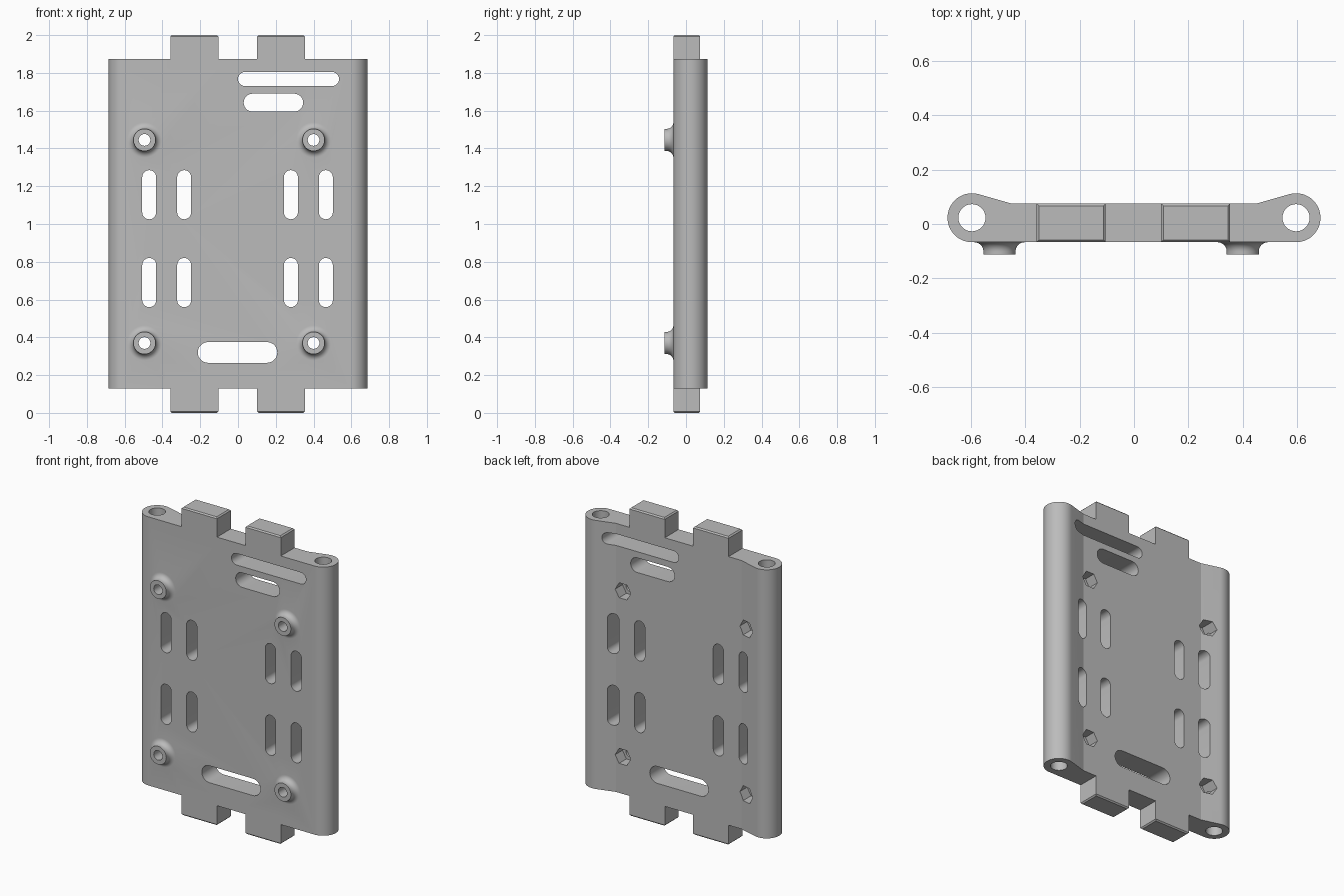
import bpy, bmesh
from math import cos, sin, pi, radians, acos, atan2, hypot

cube = bpy.data.objects.get("Cube")
if cube:
    bpy.data.objects.remove(cube, do_unlink=True)

FRONT, BACK = -0.067, 0.075        # plate faces in y
LOW, HIGH = 0.13, 1.873            # plate ends in z
PIN_X, PIN_Y, PIN_R = 0.596, 0.023, 0.09
BOSSES = [(x, z) for x in (-0.495, 0.4) for z in (0.37, 1.445)]


def arc(cx, cy, r, start, end, n):
    return [(cx + r * cos(start + (end - start) * i / n),
             cy + r * sin(start + (end - start) * i / n)) for i in range(n + 1)]


def circle(cx, cy, r, n=32):
    return arc(cx, cy, r, 0, 2 * pi, n)[:-1]


def along_z(points, z):
    return [(x, y, z) for x, y in points]


def along_y(points, y):
    return [(x, y, z) for x, z in points]


def loft(bm, rings):
    """Closed solid through rings of equal point count."""
    rings = [[bm.verts.new(p) for p in ring] for ring in rings]
    n = len(rings[0])
    bm.faces.new(rings[0])
    bm.faces.new(rings[-1])
    for a, b in zip(rings, rings[1:]):
        for i in range(n):
            j = (i + 1) % n
            bm.faces.new((a[i], a[j], b[j], b[i]))


def make(name, solids):
    bm = bmesh.new()
    for rings in solids:
        loft(bm, rings)
    bmesh.ops.recalc_face_normals(bm, faces=bm.faces)
    mesh = bpy.data.meshes.new(name)
    bm.to_mesh(mesh)
    bm.free()
    obj = bpy.data.objects.new(name, mesh)
    bpy.context.collection.objects.link(obj)
    return obj


def combine(body, name, solids, operation):
    tool = make(name, solids)
    mod = body.modifiers.new(name, 'BOOLEAN')
    mod.operation, mod.solver, mod.object = operation, 'EXACT', tool
    bpy.context.view_layer.objects.active = body
    bpy.ops.object.modifier_apply(modifier=name)
    bpy.data.objects.remove(tool, do_unlink=True)


def slot(x0, x1, z0, z1):
    """Round-ended slot through the plate."""
    r = min(x1 - x0, z1 - z0) / 2
    if x1 - x0 > z1 - z0:
        z = (z0 + z1) / 2
        pts = arc(x1 - r, z, r, -pi / 2, pi / 2, 14) + arc(x0 + r, z, r, pi / 2, 1.5 * pi, 14)
    else:
        x = (x0 + x1) / 2
        pts = arc(x, z1 - r, r, 0, pi, 14) + arc(x, z0 + r, r, pi, 2 * pi, 14)
    return [along_y(pts, -0.3), along_y(pts, 0.3)]


def tab(x0, x1, root, end):
    """Locking tab with a small chamfer round its end."""
    def rect(c, z):
        return along_z([(x0 + c, FRONT + c), (x1 - c, FRONT + c),
                        (x1 - c, BACK - c), (x0 + c, BACK - c)], z)
    c = 0.008
    shoulder = end - c if end > root else end + c
    return [rect(0, root), rect(0, shoulder), rect(c, end)]


def boss(x, z):
    """Screw boss with a concave fillet at its foot."""
    fillet = arc(0.093, FRONT - 0.034, 0.034, pi / 2, pi, 8)
    steps = [(fillet[0][0], FRONT + 0.03)] + fillet + [(0.059, -0.113)]
    return [along_y(circle(x, z, r, 40), y) for r, y in steps]


# Plate section: flat web flaring into a round barrel on each side
kink_x = 0.45
dx, dy = kink_x - PIN_X, BACK - PIN_Y
tangent = atan2(dy, dx) - acos(PIN_R / hypot(dx, dy))
half = arc(PIN_X, PIN_Y, PIN_R, -pi / 2, tangent, 32) + [(kink_x, BACK)]
section = half + [(-x, y) for x, y in reversed(half)]
body = make("mounting_plate", [[along_z(section, LOW), along_z(section, HIGH)]])

# Tabs at both ends and the front bosses
tabs = [tab(x0, x1, root, end)
        for x0, x1 in ((-0.358, -0.104), (0.1, 0.354))
        for root, end in ((LOW + 0.05, 0), (HIGH - 0.05, 2))]
combine(body, "end_tabs", tabs, 'UNION')
combine(body, "screw_bosses", [boss(x, z) for x, z in BOSSES], 'UNION')

# Pin bores along both barrels, and the slots
pins = [[along_z(circle(s * PIN_X, PIN_Y, 0.05), z) for z in (-0.2, 2.2)] for s in (-1, 1)]
slots = [slot(0, 0.535, 1.73, 1.805), slot(0.03, 0.345, 1.595, 1.69),
         slot(-0.213, 0.208, 0.265, 0.375)]
slots += [slot(x - 0.037, x + 0.037, z - 0.13, z + 0.13)
          for x in (-0.47, -0.285, 0.28, 0.465) for z in (0.69, 1.155)]
combine(body, "pin_bores_and_slots", pins + slots, 'DIFFERENCE')

# Hexagonal nut pockets in the back, and screw bores
combine(body, "nut_pockets",
        [[along_y(circle(x, z, 0.056, 6), y) for y in (0.0, 0.3)] for x, z in BOSSES],
        'DIFFERENCE')
combine(body, "screw_bores",
        [[along_y(circle(x, z, 0.031), y) for y in (-0.3, 0.3)] for x, z in BOSSES],
        'DIFFERENCE')

# Single grey material
grey = bpy.data.materials.new("plain_grey")
grey.use_nodes = True
colour = (0.5, 0.5, 0.5, 1)
grey.diffuse_color = colour
grey.node_tree.nodes["Principled BSDF"].inputs["Base Color"].default_value = colour
body.data.materials.clear()
body.data.materials.append(grey)
for face in body.data.polygons:
    face.material_index = 0

bpy.ops.object.select_all(action='DESELECT')
body.select_set(True)
bpy.context.view_layer.objects.active = body
bpy.ops.object.shade_smooth_by_angle(angle=radians(14))
